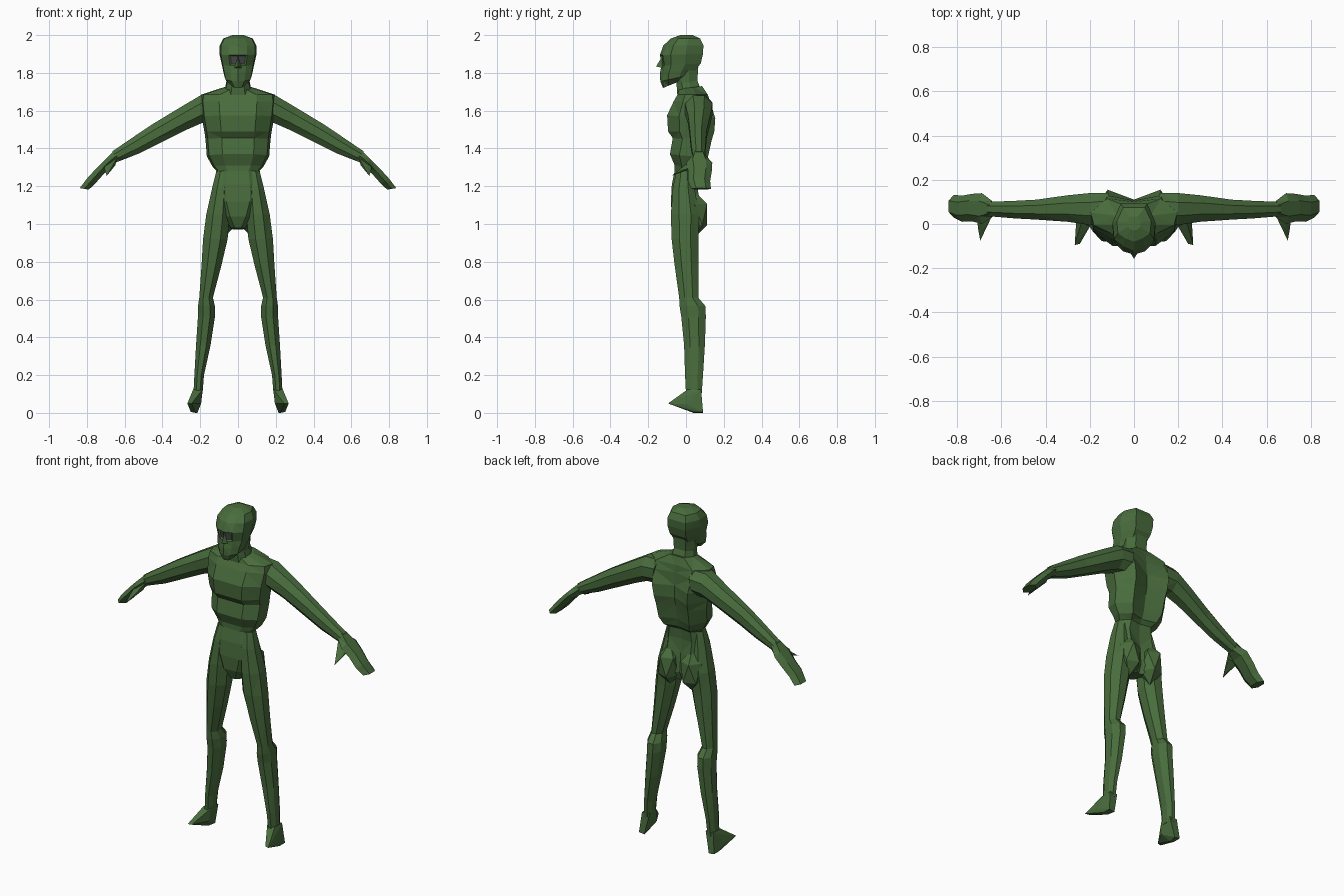
import bpy, bmesh, math
from mathutils import Vector, Matrix


def material(name, rgb):
    m = bpy.data.materials.new(name)
    m.diffuse_color = (*rgb, 1)
    return m


green = material("dark_green", (0.066, 0.15, 0.046))
grey = material("dark_grey", (0.07, 0.07, 0.075))


def finish(name, bm, mirror=False):
    bmesh.ops.recalc_face_normals(bm, faces=bm.faces)
    bmesh.ops.triangulate(bm, faces=bm.faces)
    me = bpy.data.meshes.new(name)
    bm.to_mesh(me)
    bm.free()
    ob = bpy.data.objects.new(name, me)
    bpy.context.collection.objects.link(ob)
    me.materials.append(green)
    me.materials.append(grey)
    if mirror:
        mod = ob.modifiers.new("mirror", 'MIRROR')
        mod.use_clip = False
        mod.use_mirror_merge = False
    return ob


def loft(rings):
    """Skin a closed tube through rings of equal point count."""
    bm = bmesh.new()
    loops = [[bm.verts.new(p) for p in r] for r in rings]
    n = len(loops[0])
    for a, b in zip(loops, loops[1:]):
        for i in range(n):
            j = (i + 1) % n
            bm.faces.new((a[i], a[j], b[j], b[i]))
    bm.faces.new(loops[0][::-1])
    bm.faces.new(loops[-1])
    return bm


def limb_ring(a, b, ylo, yhi, n=8):
    """Faceted ring whose width spans a-b in the xz plane and ylo-yhi in y."""
    a, b = Vector((a[0], 0, a[1])), Vector((b[0], 0, b[1]))
    mid, half = (a + b) / 2, (a - b) / 2
    k = 1 / math.cos(math.pi / n)
    pts = []
    for i in range(n):
        t = 2 * math.pi * (i + 0.5) / n
        p = mid + half * math.cos(t) * k
        p.y = (ylo + yhi) / 2 + (yhi - ylo) / 2 * math.sin(t) * k
        pts.append(p)
    return pts


def body_ring(w, yf, yb, zf, zb, groove=0.0, front=0.0):
    """Symmetric ring: front centre, cheeks, sides, back ridges, back centre."""
    d = yb - yf
    half = [(0.5 * w, yf + front), (0.93 * w, yf + 0.25 * d),
            (w, yf + 0.6 * d), (0.62 * w, yb)]
    prof = [(0, yf)] + half + [(0, yb - groove)] + [(-x, y) for x, y in half[::-1]]
    return [(x, y, zf + (zb - zf) * (y - yf) / d) for x, y in prof]


# Torso: pelvis, narrow waist, flared ribs, chest and sloping shoulders
torso = [
    (0.035, -0.05, 0.05, 0.98, 0.97, 0.01),
    (0.085, -0.075, 0.08, 1.04, 1.02, 0.02),
    (0.125, -0.08, 0.07, 1.12, 1.14, 0.02),
    (0.125, -0.075, 0.055, 1.21, 1.22, 0.01),
    (0.112, -0.06, 0.06, 1.28, 1.28, 0.01),
    (0.135, -0.06, 0.09, 1.31, 1.30, 0.02),
    (0.165, -0.085, 0.115, 1.37, 1.35, 0.03),
    (0.172, -0.07, 0.135, 1.455, 1.44, 0.035),
    (0.178, -0.095, 0.15, 1.49, 1.49, 0.04),
    (0.192, -0.10, 0.155, 1.575, 1.56, 0.045),
    (0.20, -0.065, 0.13, 1.65, 1.64, 0.025),
    (0.195, -0.045, 0.115, 1.685, 1.685, 0.015),
    (0.075, -0.035, 0.085, 1.715, 1.73, 0.0),
]
finish("torso", loft([body_ring(*r) for r in torso]))

# Neck
neck = [(0.078, -0.045, 0.09, 1.67, 1.68), (0.062, -0.05, 0.06, 1.74, 1.76),
        (0.065, -0.06, 0.065, 1.80, 1.83)]
finish("neck", loft([body_ring(*r) for r in neck]))

# Head with sunken grey eyes
head = [
    (0.038, -0.122, 0.0, 1.72, 1.77, 0, 0.004),
    (0.07, -0.136, 0.03, 1.755, 1.79, 0, 0.012),
    (0.079, -0.138, 0.055, 1.80, 1.82, 0, 0.02),
    (0.086, -0.130, 0.078, 1.838, 1.85, 0, 0.016),
    (0.098, -0.138, 0.09, 1.895, 1.90, 0, 0.014),
    (0.097, -0.12, 0.092, 1.945, 1.945, 0, 0.02),
    (0.078, -0.08, 0.075, 1.982, 1.982, 0, 0.015),
    (0.03, -0.03, 0.035, 2.0, 2.0, 0, 0.005),
]
bm = loft([body_ring(*r) for r in head])
bmesh.ops.recalc_face_normals(bm, faces=bm.faces)
eyes = [f for f in bm.faces if 1.85 < f.calc_center_median().z < 1.885
        and f.calc_center_median().y < -0.11]
bmesh.ops.inset_individual(bm, faces=eyes, thickness=0.009, depth=-0.008)
for f in eyes:
    f.material_index = 1
finish("head", bm)

# Nose wedge
bm = bmesh.new()
for p in [(0, -0.128, 1.885), (-0.02, -0.125, 1.825), (0.02, -0.125, 1.825),
          (0, -0.158, 1.835), (0, -0.11, 1.85)]:
    bm.verts.new(p)
bmesh.ops.convex_hull(bm, input=bm.verts)
finish("nose", bm)

# Arms: shoulder to fingertips
arm = [
    ((0.11, 1.685), (0.13, 1.54), 0.02, 0.14),
    ((0.20, 1.68), (0.19, 1.535), -0.005, 0.14),
    ((0.31, 1.615), (0.27, 1.50), 0.01, 0.13),
    ((0.45, 1.53), (0.42, 1.425), 0.02, 0.11),
    ((0.54, 1.47), (0.52, 1.375), 0.025, 0.105),
    ((0.665, 1.385), (0.635, 1.33), 0.035, 0.10),
]
finish("arm", loft([limb_ring(*r) for r in arm]), True)
hand = [
    ((0.655, 1.39), (0.63, 1.335), 0.035, 0.10),
    ((0.70, 1.345), (0.675, 1.305), 0.01, 0.13),
    ((0.75, 1.295), (0.715, 1.26), 0.02, 0.128),
    ((0.80, 1.24), (0.755, 1.215), 0.018, 0.12),
    ((0.838, 1.19), (0.79, 1.182), 0.035, 0.125),
]
finish("hand", loft([limb_ring(*r, n=6) for r in hand]), True)

# Thumb spike
bm = bmesh.new()
for p in [(0.64, 0.04, 1.35), (0.65, 0.03, 1.31), (0.71, 0.03, 1.30), (0.70, 0.04, 1.33),
          (0.68, -0.02, 1.30), (0.705, -0.02, 1.285), (0.69, -0.02, 1.275),
          (0.695, -0.075, 1.255)]:
    bm.verts.new(p)
bmesh.ops.convex_hull(bm, input=bm.verts)
finish("thumb", bm, True)

# Legs: hip, thigh, knee, calf, ankle as (inner x, outer x, front y, back y, z)
leg = [
    (0.04, 0.115, -0.05, 0.03, 1.28),
    (0.045, 0.137, -0.07, 0.045, 1.19),
    (0.045, 0.168, -0.08, 0.07, 1.05),
    (0.055, 0.185, -0.076, 0.065, 0.92),
    (0.088, 0.193, -0.06, 0.065, 0.78),
    (0.133, 0.205, -0.036, 0.065, 0.61),
    (0.122, 0.212, -0.034, 0.103, 0.565),
    (0.122, 0.212, -0.025, 0.105, 0.51),
    (0.145, 0.222, -0.01, 0.10, 0.36),
    (0.180, 0.231, -0.005, 0.09, 0.20),
    (0.188, 0.236, 0.0, 0.083, 0.10),
]
finish("leg", loft([limb_ring((o, z), (i, z), f, b) for i, o, f, b, z in leg]), True)

# Pointed feet
bm = bmesh.new()
for p in [(0.187, 0.01, 0.125), (0.237, 0.01, 0.125), (0.187, 0.08, 0.125), (0.237, 0.08, 0.125),
          (0.215, 0.09, 0.0), (0.25, 0.09, 0.005), (0.225, 0.04, 0.0), (0.25, 0.04, 0.005),
          (0.245, -0.09, 0.05), (0.268, -0.095, 0.05), (0.195, 0.0, 0.05), (0.262, 0.0, 0.045)]:
    bm.verts.new(p)
bmesh.ops.convex_hull(bm, input=bm.verts)
finish("foot", bm, True)

# Buttocks
bm = bmesh.new()
bmesh.ops.create_icosphere(bm, subdivisions=1, radius=1, matrix=
                           Matrix.Translation((0.075, 0.045, 1.05))
                           @ Matrix.Diagonal((0.07, 0.078, 0.125, 1)))
finish("buttock", bm, True)
